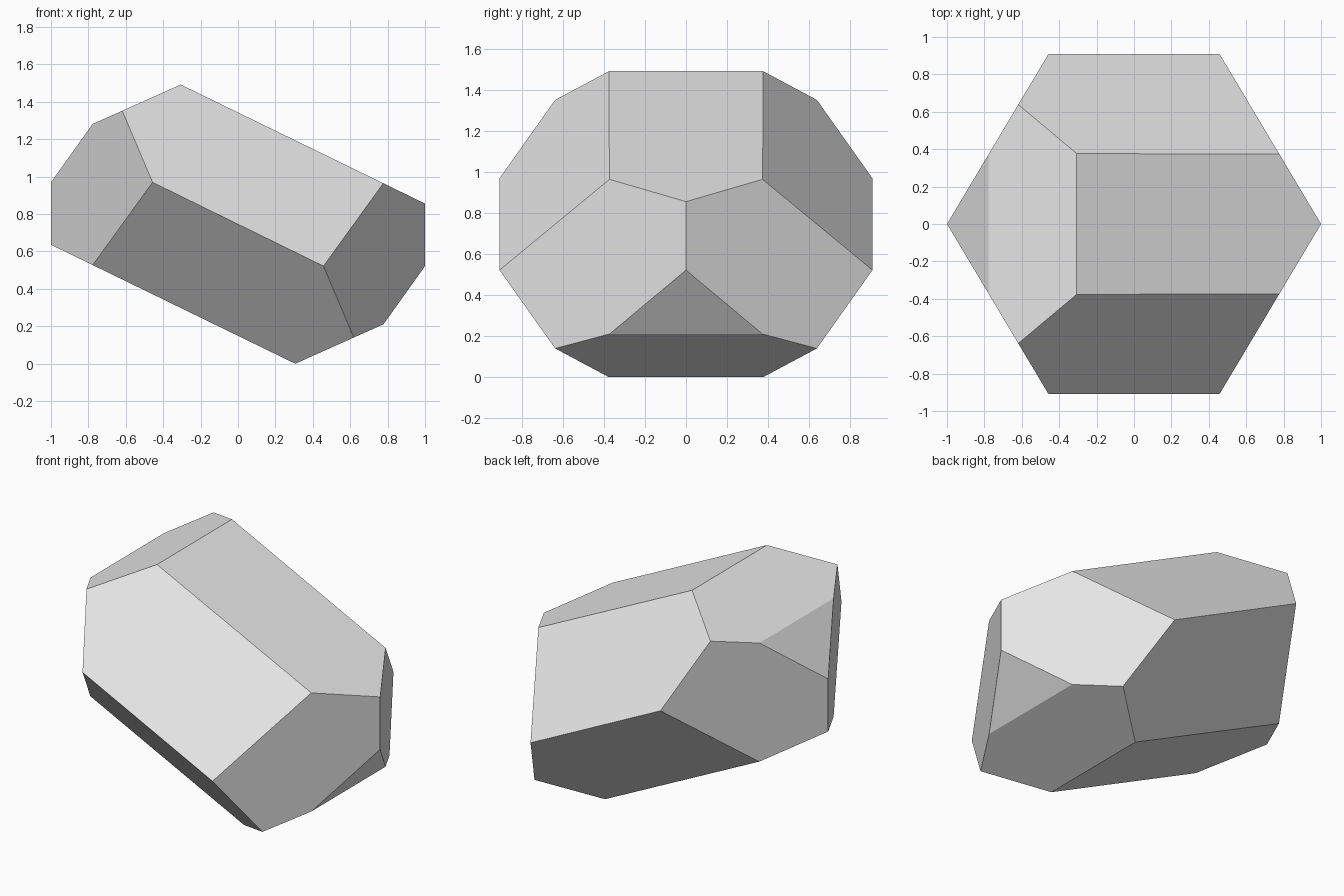
import bpy, bmesh
from mathutils import Vector

cube = bpy.data.objects.get("Cube")
if cube:
    bpy.data.objects.remove(cube, do_unlink=True)

# Single stone-grey material
grey = bpy.data.materials.new("light_grey")
grey.use_nodes = True
colour = (0.8, 0.8, 0.8, 1)
grey.diffuse_color = colour
grey.node_tree.nodes["Principled BSDF"].inputs["Base Color"].default_value = colour

# Facet planes: normal and offset from the centre, each repeated on the opposite side
FACETS = [
    ((0.487, 0, 1), 0.597),      # long top facet
    ((0.49, -1.118, 1), 1.017),  # long sloping side
    ((0.49, 1.118, 1), 1.017),
    ((1, -0.597, 0), 1.0),       # upright end facets
    ((1, 0.597, 0), 1.0),
    ((-0.447, 0, 1), 0.883),     # shallow end facet
    ((-1.4, 0, 1), 1.624),       # small triangular tip
]


def cut(bm, normal, offset):
    """Slice away everything beyond the plane and cap the opening."""
    n = Vector(normal)
    result = bmesh.ops.bisect_plane(
        bm, geom=bm.verts[:] + bm.edges[:] + bm.faces[:], dist=1e-5,
        plane_co=n * offset / n.length_squared, plane_no=n, clear_outer=True)
    rim = [e for e in result["geom_cut"] if isinstance(e, bmesh.types.BMEdge)]
    bmesh.ops.holes_fill(bm, edges=rim, sides=0)


# Carve the crystal block out of a larger cube
bm = bmesh.new()
bmesh.ops.create_cube(bm, size=4)
for normal, offset in FACETS:
    cut(bm, normal, offset)
    cut(bm, -Vector(normal), offset)
bmesh.ops.remove_doubles(bm, verts=bm.verts[:], dist=0.012)
bmesh.ops.recalc_face_normals(bm, faces=bm.faces[:])

# Stand it on the ground
lowest = min(v.co.z for v in bm.verts)
bmesh.ops.translate(bm, verts=bm.verts[:], vec=(0, 0, -lowest))

mesh = bpy.data.meshes.new("faceted_block")
bm.to_mesh(mesh)
bm.free()
mesh.materials.append(grey)
block = bpy.data.objects.new("faceted_block", mesh)
bpy.context.collection.objects.link(block)
